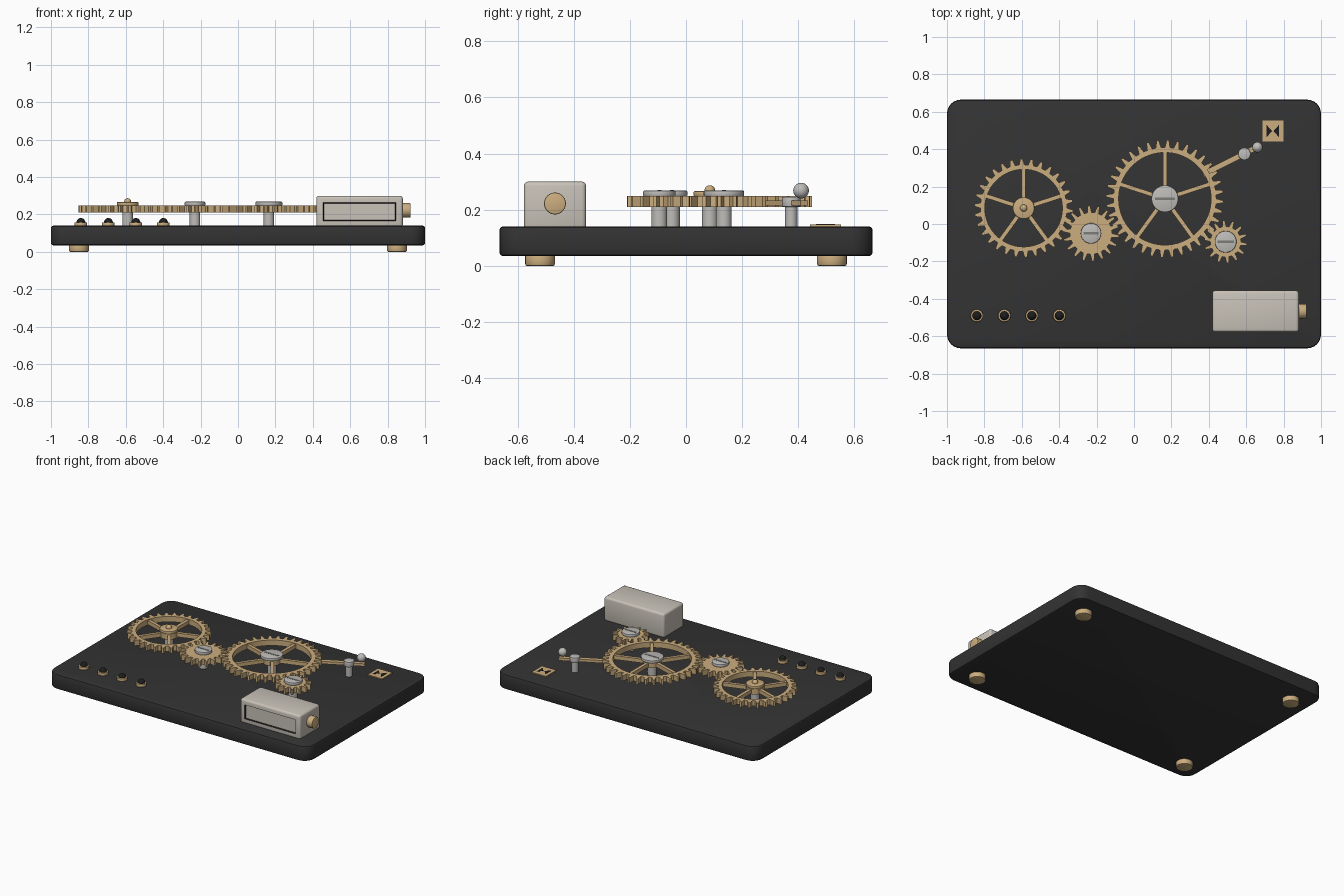
import bpy, bmesh
from math import sin, cos, pi, atan2, radians
from mathutils import Matrix, Vector

cube = bpy.data.objects.get("Cube")
if cube:
    bpy.data.objects.remove(cube, do_unlink=True)


def material(name, rgb):
    m = bpy.data.materials.new(name)
    m.use_nodes = True
    m.diffuse_color = (*rgb, 1)
    bsdf = next(n for n in m.node_tree.nodes if n.type == 'BSDF_PRINCIPLED')
    bsdf.inputs["Base Color"].default_value = (*rgb, 1)
    return m


CHARCOAL = material("charcoal", (0.033, 0.033, 0.033))
BRASS = material("brass", (0.6, 0.42, 0.21))
STEEL = material("steel", (0.52, 0.51, 0.49))
SILVER = material("warm silver", (0.58, 0.54, 0.48))
BLACK = material("black", (0.012, 0.012, 0.012))
SLOT = material("slot grey", (0.2, 0.2, 0.19))


def finish(name, bm, *mats):
    bmesh.ops.recalc_face_normals(bm, faces=bm.faces)
    me = bpy.data.meshes.new(name)
    bm.to_mesh(me)
    bm.free()
    for m in mats:
        me.materials.append(m)
    ob = bpy.data.objects.new(name, me)
    bpy.context.collection.objects.link(ob)
    bpy.ops.object.select_all(action='DESELECT')
    ob.select_set(True)
    bpy.context.view_layer.objects.active = ob
    bpy.ops.object.shade_smooth_by_angle(angle=radians(35))
    return ob


def bevel(bm, edges, width, segments=2):
    bmesh.ops.bevel(bm, geom=list(edges), offset=width, segments=segments,
                    profile=0.5, affect='EDGES')


def sharp(bm):
    return [e for e in bm.edges if e.calc_face_angle(0) > 1]


def block(center, size, angle=0):
    bm = bmesh.new()
    mat = (Matrix.Translation(center) @ Matrix.Rotation(angle, 4, 'Z')
           @ Matrix.Diagonal((*size, 1)))
    bmesh.ops.create_cube(bm, size=1, matrix=mat)
    return bm


def disc(name, x, y, z0, z1, r, mat, edge=0.0, sides=32):
    bm = bmesh.new()
    bmesh.ops.create_cone(bm, cap_ends=True, segments=sides, radius1=r, radius2=r,
                          depth=z1 - z0, matrix=Matrix.Translation((x, y, (z0 + z1) / 2)))
    if edge:
        bevel(bm, sharp(bm), edge)
    return finish(name, bm, mat)


def ball(name, center, r, mat, squash=1):
    bm = bmesh.new()
    bmesh.ops.create_uvsphere(bm, u_segments=24, v_segments=14, radius=r,
                              matrix=Matrix.Translation(center) @ Matrix.Diagonal((1, 1, squash, 1)))
    return finish(name, bm, mat)


def bar(name, a, b, z0, z1, width, mat):
    a, b = Vector(a), Vector(b)
    d, mid = b - a, (a + b) / 2
    return finish(name, block((mid.x, mid.y, (z0 + z1) / 2), (d.length, width, z1 - z0),
                              atan2(d.y, d.x)), mat)


GEAR_Z0, GEAR_Z1, DECK = 0.21, 0.248, 0.14


def toothed_ring(name, x, y, teeth, tip, root, inner):
    # Each tooth: two root points and two tip points, with a matching bore
    bm = bmesh.new()
    loops = []
    for z in (GEAR_Z0, GEAR_Z1):
        outer, bore = [], []
        for t in range(teeth):
            for offset, r in ((0, root), (0.42, root), (0.6, tip), (0.82, tip)):
                a = 2 * pi * (t + offset) / teeth
                outer.append(bm.verts.new((x + r * cos(a), y + r * sin(a), z)))
                bore.append(bm.verts.new((x + inner * cos(a), y + inner * sin(a), z)))
        loops.append((outer, bore))
    (ol, il), (oh, ih) = loops
    n = len(ol)
    for i in range(n):
        j = (i + 1) % n
        for p, q in ((ol, oh), (oh, ih), (ih, il), (il, ol)):
            bm.faces.new((p[i], p[j], q[j], q[i]))
    return finish(name, bm, BRASS)


def spokes(name, x, y, reach):
    for k in range(5):
        a = pi / 2 + k * 2 * pi / 5
        bar(f"{name}_spoke_{k + 1}", (x, y), (x + reach * cos(a), y + reach * sin(a)),
            GEAR_Z0 + 0.005, GEAR_Z1 - 0.006, 0.022, BRASS)


def screw(name, x, y, r):
    disc(name + "_screw", x, y, GEAR_Z1, 0.268, r, STEEL, 0.004)
    bar(name + "_screw_slot", (x - r * 0.75, y), (x + r * 0.75, y), 0.266, 0.2695, 0.014, SLOT)


# Base plate with rounded corners and softened rims
base = block((0, 0, 0.0875), (2, 1.33, 0.105))
bevel(base, [e for e in base.edges
             if abs(e.verts[0].co.z - e.verts[1].co.z) > 0.05], 0.075, 6)
bevel(base, sharp(base), 0.012)
finish("base_plate", base, CHARCOAL)

# Feet
for sx, side in ((1, "left"), (-1, "right")):
    for sy, end in ((-1, "front"), (1, "back")):
        disc(f"{end}_{side}_foot", sx * 0.85, sy * 0.52, 0, 0.04, 0.053, BRASS, 0.006)

# Gear train: position, teeth, tip, root, bore, post radius
for name, x, y, teeth, tip, root, inner in (
        ("wide_wheel", -0.59, 0.085, 30, 0.264, 0.232, 0.207),
        ("main_wheel", 0.165, 0.135, 36, 0.314, 0.275, 0.247),
        ("middle_pinion", -0.23, -0.05, 18, 0.15, 0.112, 0.02),
        ("end_pinion", 0.49, -0.095, 14, 0.115, 0.082, 0.02)):
    toothed_ring(name, x, y, teeth, tip, root, inner)
    disc(name + "_post", x, y, DECK - 0.01, GEAR_Z1, 0.028, STEEL)
    if inner > 0.1:
        spokes(name, x, y, inner + 0.01)
        disc(name + "_hub", x, y, GEAR_Z0, GEAR_Z1, 0.058, BRASS)

screw("main_wheel", 0.165, 0.135, 0.072)
screw("middle_pinion", -0.23, -0.05, 0.055)
screw("end_pinion", 0.49, -0.095, 0.058)
disc("wide_wheel_boss", -0.59, 0.085, GEAR_Z1, 0.266, 0.058, BRASS, 0.004)
ball("wide_wheel_button", (-0.59, 0.085, 0.268), 0.019, BRASS)

# Pivoting lever with its post and weight
bar("lever_arm", (0.37, 0.265), (0.68, 0.422), 0.215, 0.233, 0.03, BRASS)
disc("lever_post", 0.59, 0.375, DECK - 0.01, 0.215, 0.022, STEEL)
disc("lever_pivot", 0.59, 0.375, 0.21, 0.246, 0.033, STEEL, 0.003)
ball("lever_weight", (0.66, 0.41, 0.268), 0.028, STEEL)

# Square brass plate with two dark triangles meeting in the middle
px, py = 0.742, 0.497
finish("square_plate", block((px, py, 0.143), (0.112, 0.112, 0.008)), BRASS)
for s, side in ((1, "left"), (-1, "right")):
    bm = bmesh.new()
    tri = bm.faces.new([bm.verts.new((px + s * dx, py + dy, 0.146))
                        for dx, dy in ((0.004, 0), (0.034, 0.034), (0.034, -0.034))])
    ext = bmesh.ops.extrude_face_region(bm, geom=[tri])["geom"]
    bmesh.ops.translate(bm, vec=(0, 0, 0.0025),
                        verts=[v for v in ext if isinstance(v, bmesh.types.BMVert)])
    finish(f"plate_triangle_{side}", bm, BLACK)

# Housing with a dark-edged recessed front panel
box = block((0.65, -0.467, 0.215), (0.462, 0.222, 0.17))
bevel(box, box.edges, 0.015, 3)
box.normal_update()
front = max((f for f in box.faces if f.normal.y < -0.99), key=lambda f: f.calc_area())
bmesh.ops.inset_region(box, faces=[front], thickness=0.03)
rim = bmesh.ops.inset_region(box, faces=[front], thickness=0.006, depth=-0.008)["faces"]
for f in rim:
    f.material_index = 1
finish("housing", box, SILVER, BLACK)

# Side knob on the housing
knob = bmesh.new()
bmesh.ops.create_cone(knob, cap_ends=True, segments=32, radius1=0.039, radius2=0.039, depth=0.06,
                      matrix=Matrix.Translation((0.893, -0.467, 0.222)) @ Matrix.Rotation(pi / 2, 4, 'Y'))
bevel(knob, sharp(knob), 0.005)
finish("housing_knob", knob, BRASS)

# Row of dark jewels in brass collars
for i in range(4):
    jx = -0.84 + i * 0.147
    disc(f"jewel_collar_{i + 1}", jx, -0.49, DECK - 0.005, 0.158, 0.034, BRASS, 0.005, 24)
    ball(f"jewel_{i + 1}", (jx, -0.49, 0.157), 0.024, BLACK)
